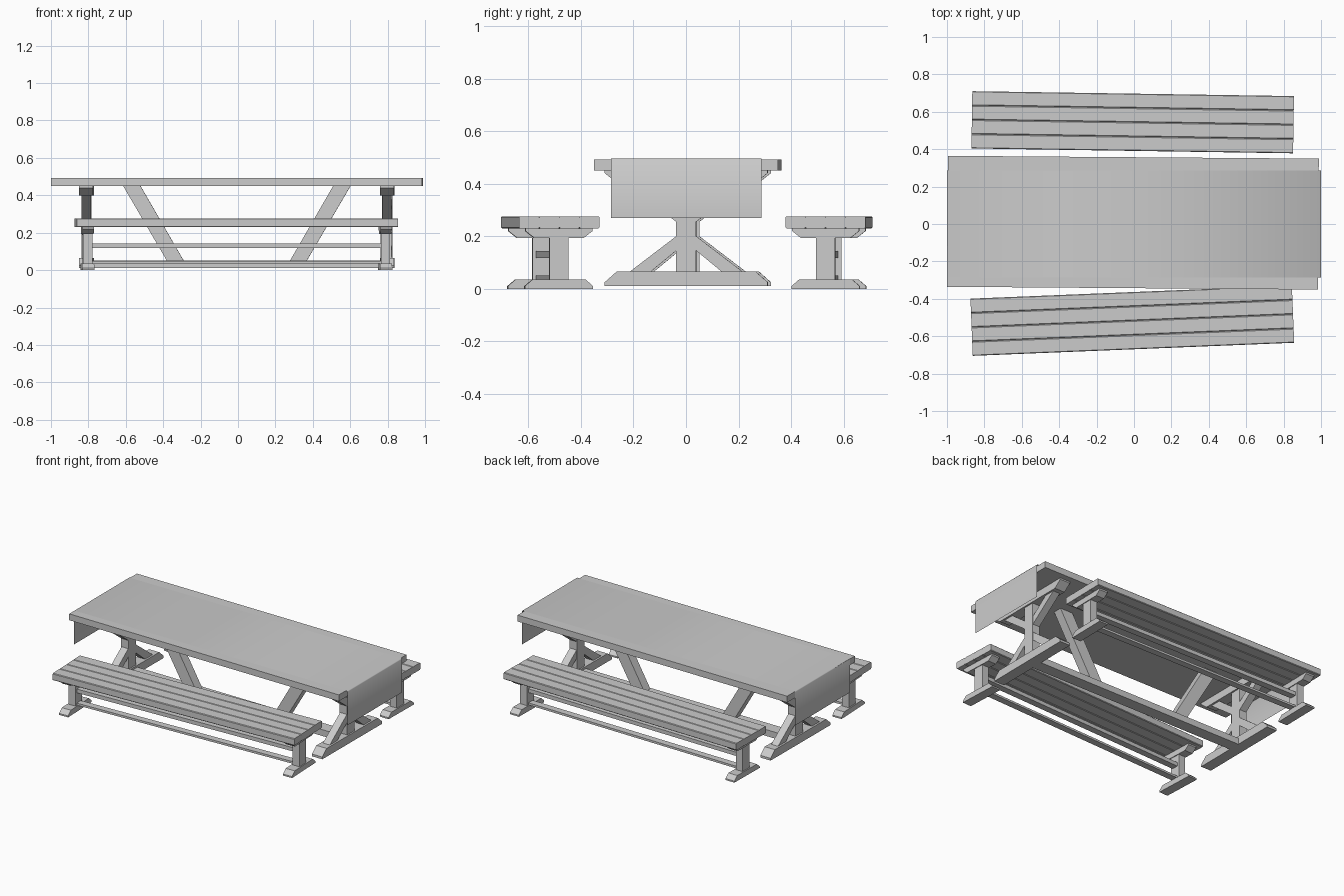
import bpy
import bmesh
from math import radians
from mathutils import Matrix

cube = bpy.data.objects.get("Cube")
if cube:
    bpy.data.objects.remove(cube, do_unlink=True)

grey = bpy.data.materials.new("light_grey")
grey.use_nodes = True
colour = (0.6, 0.6, 0.6, 1)
grey.diffuse_color = colour
grey.node_tree.nodes["Principled BSDF"].inputs["Base Color"].default_value = colour


def make_object(name, bm, place):
    bm.transform(place)
    mesh = bpy.data.meshes.new(name)
    bm.to_mesh(mesh)
    bm.free()
    mesh.materials.append(grey)
    obj = bpy.data.objects.new(name, mesh)
    bpy.context.collection.objects.link(obj)
    return obj


def prism(name, profile, axis, centre, thickness, place):
    """Extrude a flat outline: (y, z) along x, or (x, z) along y."""
    bm = bmesh.new()
    start = centre - thickness / 2
    if axis == "x":
        verts = [bm.verts.new((start, a, b)) for a, b in profile]
        step = (thickness, 0, 0)
    else:
        verts = [bm.verts.new((a, start, b)) for a, b in profile]
        step = (0, thickness, 0)
    face = bm.faces.new(verts)
    out = bmesh.ops.extrude_face_region(bm, geom=[face])
    moved = [v for v in out["geom"] if isinstance(v, bmesh.types.BMVert)]
    bmesh.ops.translate(bm, verts=moved, vec=step)
    bmesh.ops.recalc_face_normals(bm, faces=bm.faces)
    return make_object(name, bm, place)


def rect(half, low, high, middle=0):
    return [(middle - half, low), (middle + half, low),
            (middle + half, high), (middle - half, high)]


def mirrored(half_outline):
    """Complete a symmetric outline from its right half, bottom to top."""
    return half_outline + [(-a, b) for a, b in reversed(half_outline)]


def placement(x, y, degrees):
    return Matrix.Translation((x, y, 0)) @ Matrix.Rotation(radians(degrees), 4, "Z")


def bench(name, place):
    # Four touching planks with chamfered edges
    pitch, c = 0.0765, 0.004
    half, low, high = pitch / 2, 0.23, 0.276
    for i in range(4):
        outline = mirrored([(half - c, low), (half, low + c),
                            (half, high - c), (half - c, high)])
        outline = [(a + (i - 1.5) * pitch, b) for a, b in outline]
        prism(f"{name}_plank_{i + 1}", outline, "x", 0, 1.72, place)
    # End supports
    for side, x in (("right", -0.797), ("left", 0.797)):
        prism(f"{name}_{side}_foot",
              mirrored([(0.13, 0), (0.13, 0.01), (0.1, 0.036)]), "x", x, 0.065, place)
        prism(f"{name}_{side}_post", rect(0.036, 0.036, 0.194), "x", x, 0.05, place)
        prism(f"{name}_{side}_cleat",
              mirrored([(0.095, 0.194), (0.128, 0.22), (0.128, 0.23)]), "x", x, 0.06, place)
    # Rails between the supports
    prism(f"{name}_rail", rect(0.022, 0.118, 0.143), "x", 0, 1.56, place)
    prism(f"{name}_lower_rail", rect(0.022, 0.036, 0.05), "x", 0, 1.56, place)


bench("front_bench", placement(-0.009, -0.517, 2.33))
bench("back_bench", placement(-0.007, 0.544, -0.87))

# Table
table = placement(-0.006, 0.007, -0.43)
prism("table_top", rect(0.35, 0.45, 0.492), "x", 0, 1.983, table)
prism("table_stretcher", rect(0.04, 0.01, 0.052), "x", 0, 1.6, table)
for side, s in (("right", -1), ("left", 1)):
    x = s * 0.804
    prism(f"table_{side}_foot",
          mirrored([(0.31, 0.01), (0.31, 0.025), (0.265, 0.065)]), "x", x, 0.075, table)
    prism(f"table_{side}_post", rect(0.038, 0.065, 0.4), "x", x, 0.055, table)
    prism(f"table_{side}_cleat",
          mirrored([(0.26, 0.4), (0.31, 0.44), (0.31, 0.45)]), "x", x, 0.075, table)
    # Angled braces on the trestle, front and back, low and high
    for end, t in (("front", -1), ("back", 1)):
        low = [(0.038, 0.2), (0.215, 0.065), (0.135, 0.065), (0.038, 0.145)]
        high = [(0.038, 0.255), (0.23, 0.4), (0.155, 0.4), (0.038, 0.31)]
        for level, outline in (("lower", low), ("upper", high)):
            prism(f"table_{side}_{end}_{level}_brace",
                  [(t * a, b) for a, b in outline], "x", x, 0.05, table)
    # Long diagonal from stretcher to top
    prism(f"table_{side}_diagonal",
          [(s * a, b) for a, b in ((0.285, 0.052), (0.375, 0.052),
                                   (0.608, 0.45), (0.515, 0.45))],
          "y", 0, 0.06, table)

# Thin runner draped over both ends of the table
bm = bmesh.new()
path = [(-1, 0.27), (-1, 0.49), (-0.996, 0.495), (0.996, 0.495), (1, 0.49), (1, 0.27)]
rows = [[bm.verts.new((x, y, z)) for x, z in path] for y in (-0.285, 0.287)]
for i in range(len(path) - 1):
    bm.faces.new((rows[0][i], rows[0][i + 1], rows[1][i + 1], rows[1][i]))
bmesh.ops.recalc_face_normals(bm, faces=bm.faces)
for face in bm.faces:
    face.smooth = True
if sum(f.normal.z for f in bm.faces) < 0:
    bmesh.ops.reverse_faces(bm, faces=bm.faces)
make_object("table_runner", bm, Matrix.Identity(4))
